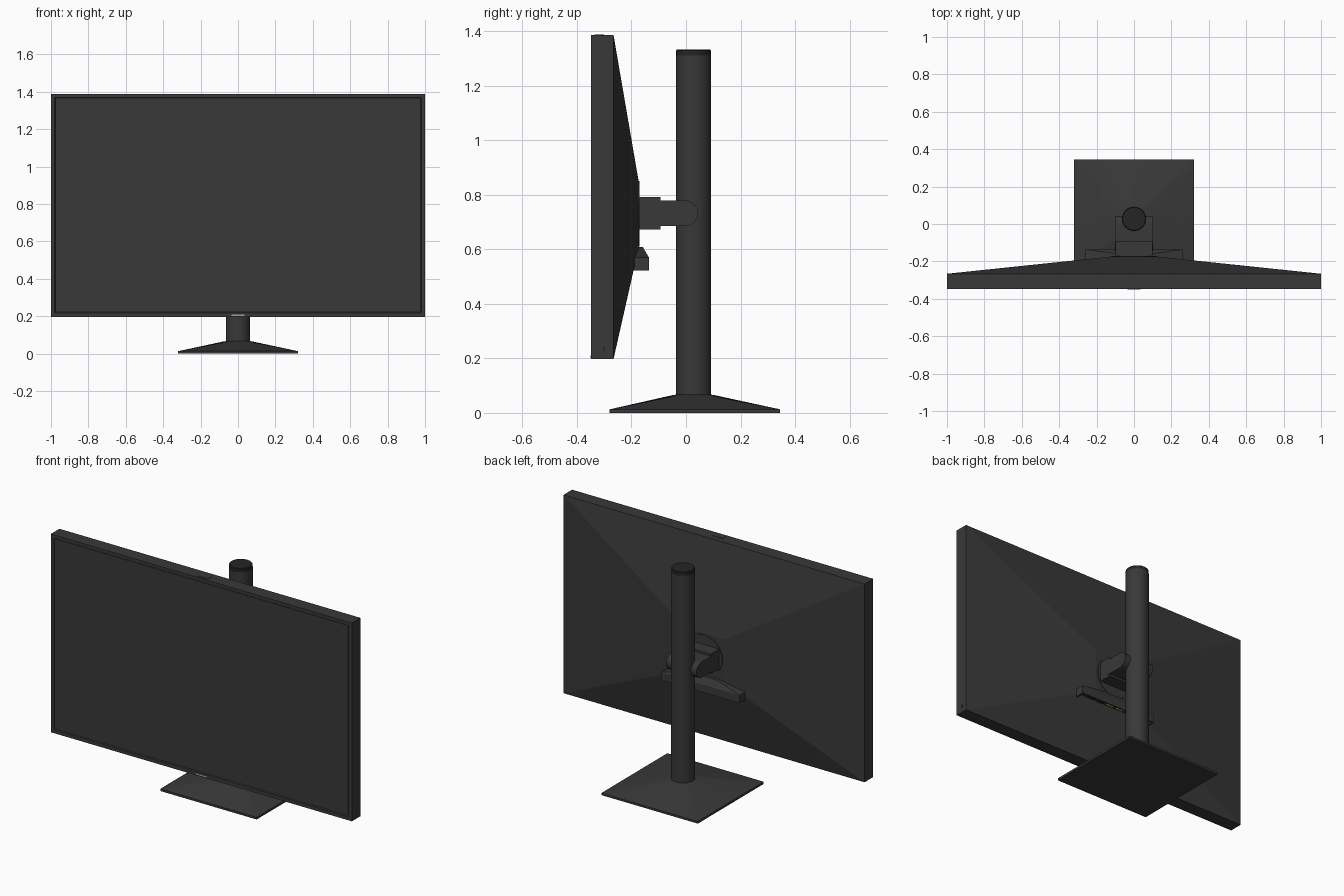
import bpy, bmesh, math

if "Cube" in bpy.data.objects:
    bpy.data.objects.remove(bpy.data.objects["Cube"])


def material(name, rgb):
    m = bpy.data.materials.new(name)
    m.diffuse_color = (*rgb, 1)
    m.use_nodes = True
    m.node_tree.nodes["Principled BSDF"].inputs["Base Color"].default_value = m.diffuse_color
    return m


DARK = material("dark_plastic", (0.04, 0.04, 0.04))
BLACK = material("black_plastic", (0.018, 0.018, 0.018))
SILVER = material("silver", (0.35, 0.35, 0.35))
GOLD = material("contact_gold", (0.35, 0.25, 0.06))


def loft(name, rings, mat=DARK, smooth=False):
    """Skin a list of equal-length point rings and cap both ends."""
    bm = bmesh.new()
    vs = [[bm.verts.new(p) for p in r] for r in rings]
    n = len(rings[0])
    for a, b in zip(vs, vs[1:]):
        for i in range(n):
            j = (i + 1) % n
            bm.faces.new((a[i], a[j], b[j], b[i]))
    bm.faces.new(vs[0][::-1])
    bm.faces.new(vs[-1])
    bmesh.ops.recalc_face_normals(bm, faces=bm.faces[:])
    me = bpy.data.meshes.new(name)
    bm.to_mesh(me)
    bm.free()
    ob = bpy.data.objects.new(name, me)
    bpy.context.collection.objects.link(ob)
    me.materials.append(mat)
    if smooth:
        bpy.ops.object.select_all(action='DESELECT')
        ob.select_set(True)
        bpy.context.view_layer.objects.active = ob
        bpy.ops.object.shade_smooth_by_angle(angle=math.radians(35))
    return ob


def rect_xz(hx, z0, z1, y):
    return [(-hx, y, z0), (hx, y, z0), (hx, y, z1), (-hx, y, z1)]


def rect_xy(hx, y0, y1, z):
    return [(-hx, y0, z), (hx, y0, z), (hx, y1, z), (-hx, y1, z)]


def box(name, x0, x1, y0, y1, z0, z1, mat=DARK):
    ring = lambda z: [(x0, y0, z), (x1, y0, z), (x1, y1, z), (x0, y1, z)]
    return loft(name, [ring(z0), ring(z1)], mat)


N = 64
ANG = [2 * math.pi * i / N for i in range(N)]
CY = 0.0275  # pole axis


def circle(r, z):
    return [(r * math.cos(a), CY + r * math.sin(a), z) for a in ANG]


def square(hx, hy, z):
    pts = []
    for a in ANG:
        m = max(abs(math.cos(a)), abs(math.sin(a)))
        pts.append((hx * math.cos(a) / m, 0.0325 + hy * math.sin(a) / m, z))
    return pts


# Monitor housing: recessed front panel, slab and pyramidal back
loft("monitor_housing", [
    rect_xz(0.977, 0.222, 1.367, -0.343),
    rect_xz(0.98, 0.218, 1.37, -0.348),
    rect_xz(1.0, 0.197, 1.387, -0.348),
    rect_xz(1.0, 0.197, 1.387, -0.266),
    rect_xz(0.13, 0.60, 0.857, -0.175)])

# Display surface set in the bezel
box("display_panel", -0.974, 0.974, -0.346, -0.34, 0.225, 1.364)

# Small trim plates on bezel, top edge and side
box("indicator_plate", -0.035, 0.035, -0.3495, -0.34, 0.202, 0.21, SILVER)
box("top_plate", -0.035, 0.035, -0.335, -0.30, 1.38, 1.389)
box("side_button", 0.99, 1.001, -0.305, -0.299, 0.225, 0.245, BLACK)

# Round mounting plate on the back
loft("mount_disk", [[(0.12 * math.cos(a), y, 0.73 + 0.12 * math.sin(a)) for a in ANG]
                    for y in (-0.18, -0.171)], smooth=True)

# Tilt block and rounded arm gripping the pole
box("tilt_block", -0.1, 0.1, -0.178, -0.093, 0.672, 0.792)
R = 0.047
profile = []
for c, start in ((-0.003, -90), (-0.1, 90)):
    for i in range(17):
        t = math.radians(start + i * 180 / 16)
        profile.append((c + R * math.cos(t), 0.732 + R * math.sin(t)))
loft("support_arm", [[(x, y, z) for y, z in profile] for x in (-0.101, 0.101)], smooth=True)

# Connector bar with a hollow underside and a sloping top
loft("connector_bar", [
    rect_xy(0.245, -0.195, -0.146, 0.545),
    rect_xy(0.25, -0.205, -0.142, 0.523),
    rect_xy(0.26, -0.21, -0.136, 0.523),
    rect_xy(0.26, -0.21, -0.136, 0.57),
    rect_xy(0.1, -0.20, -0.158, 0.608)])

# Ports inside the connector bar
for i in range(6):
    x = -0.18 + i * 0.07
    box("port", x - 0.022, x + 0.022, -0.178, -0.158, 0.536, 0.548,
        GOLD if i in (2, 3) else BLACK)

# Stand: pole, cap and square base blending into the pole
loft("pole", [circle(0.065, 0.04), circle(0.065, 1.312)], smooth=True)
loft("pole_cap", [circle(0.064, 1.311), circle(0.064, 1.329), circle(0.061, 1.333)],
     BLACK, smooth=True)
loft("stand_base", [
    square(0.32, 0.3125, 0.0),
    square(0.32, 0.3125, 0.013),
    circle(0.082, 0.064),
    circle(0.066, 0.067)], smooth=True)
